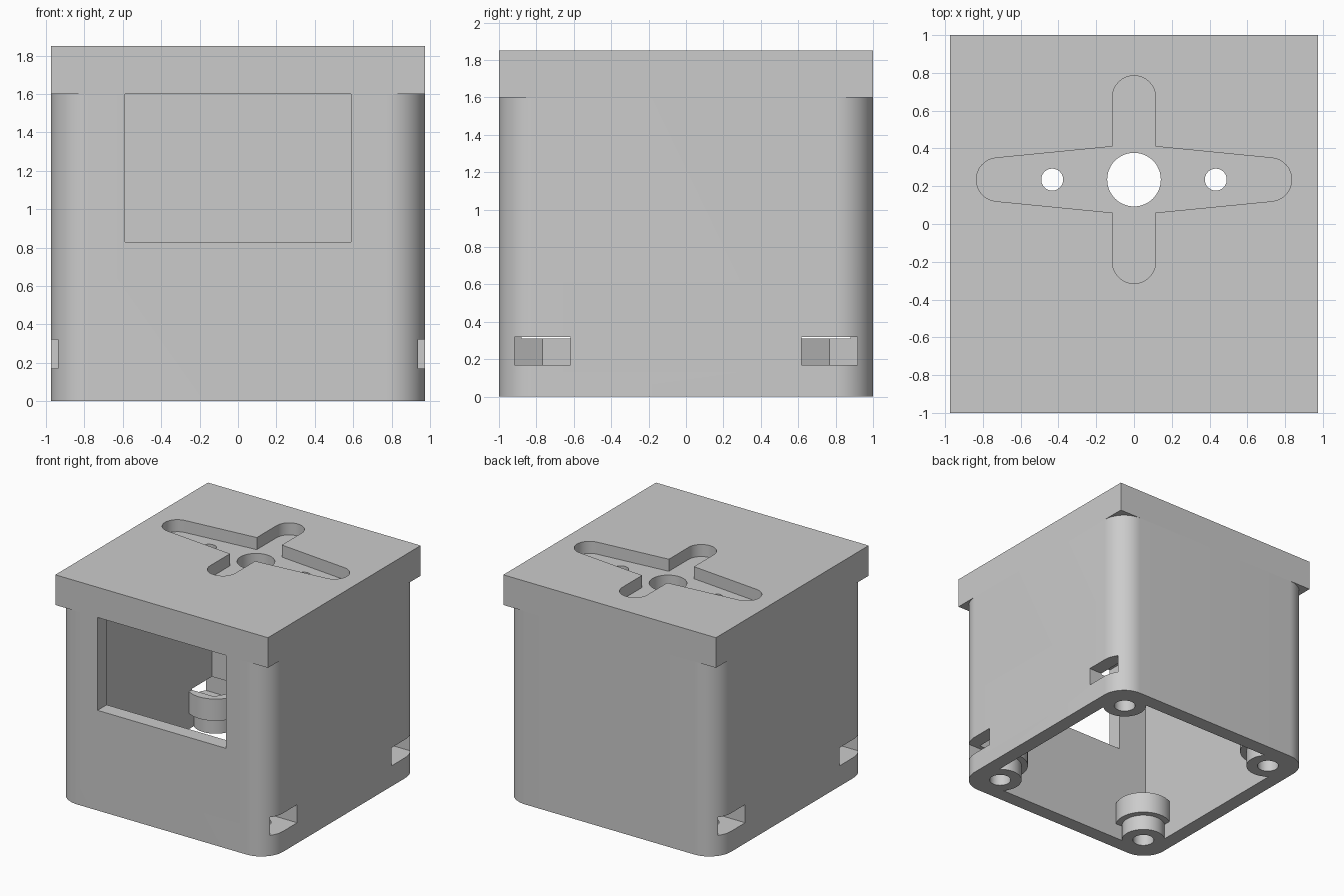
import bpy, bmesh
from math import cos, sin, radians

cube = bpy.data.objects.get("Cube")
if cube:
    bpy.data.objects.remove(cube, do_unlink=True)

grey = bpy.data.materials.new("plain grey")
grey.use_nodes = True
grey.diffuse_color = (0.6, 0.6, 0.6, 1)
grey.node_tree.nodes["Principled BSDF"].inputs["Base Color"].default_value = grey.diffuse_color

HX, HY, SEAM, TOP = 0.975, 1.0, 1.6, 1.85
WALL, CORNER = 0.12, 0.2
SCREW_X, SCREW_Y = 0.74, 0.767
HUB_Y = 0.235
QUADRANTS = [(sx, sy) for sx in (-1, 1) for sy in (-1, 1)]


def arc(cx, cy, r, start, end, n=16):
    angles = [radians(start + (end - start) * i / n) for i in range(n + 1)]
    return [(cx + r * cos(a), cy + r * sin(a)) for a in angles]


def circle(cx, cy, r):
    return arc(cx, cy, r, 0, 360, 48)[:-1]


def rect(x0, x1, y0, y1):
    return [(x0, y0), (x1, y0), (x1, y1), (x0, y1)]


def prism(name, outline, z0, z1):
    """Extrude a flat outline from z0 up to z1."""
    bm = bmesh.new()
    base = bm.faces.new([bm.verts.new((x, y, z0)) for x, y in outline])
    moved = bmesh.ops.extrude_face_region(bm, geom=[base])["geom"]
    bmesh.ops.translate(bm, vec=(0, 0, z1 - z0),
                        verts=[v for v in moved if isinstance(v, bmesh.types.BMVert)])
    bmesh.ops.recalc_face_normals(bm, faces=bm.faces)
    mesh = bpy.data.meshes.new(name)
    bm.to_mesh(mesh)
    bm.free()
    mesh.materials.append(grey)
    obj = bpy.data.objects.new(name, mesh)
    bpy.context.collection.objects.link(obj)
    return obj


def activate(obj):
    bpy.ops.object.select_all(action='DESELECT')
    obj.select_set(True)
    bpy.context.view_layer.objects.active = obj


def cut(obj, cutter):
    """Subtract the cutter and throw it away."""
    cutter.hide_render = True
    mod = obj.modifiers.new("cut", 'BOOLEAN')
    mod.operation = 'DIFFERENCE'
    mod.solver = 'EXACT'
    mod.object = cutter
    activate(obj)
    bpy.ops.object.modifier_apply(modifier=mod.name)
    bpy.data.objects.remove(cutter, do_unlink=True)


# Housing with rounded upright corners
outline = []
for i, (sx, sy) in enumerate([(1, 1), (-1, 1), (-1, -1), (1, -1)]):
    outline += arc(sx * (HX - CORNER), sy * (HY - CORNER), CORNER, 90 * i, 90 * i + 90)
housing = prism("housing", outline, 0, SEAM)

# Cavity, leaving a stepped screw boss in each corner
ix, iy = HX - WALL, HY - WALL
cavity = prism("cavity", rect(-ix, ix, -iy, iy), -0.1, SEAM + 0.1)
for sx, sy in QUADRANTS:
    x, y = sx * SCREW_X, sy * SCREW_Y
    cut(cavity, prism("boss_neck", circle(x, y, 0.17), -0.2, 0.2))
    cut(cavity, prism("boss_head", circle(x, y, 0.22), 0.13, 0.31))
cut(housing, cavity)

# Front window
cut(housing, prism("window", rect(-0.588, 0.588, -1.1, -0.8), 0.83, SEAM + 0.1))

# Screw holes and side nut slots with pointed inner ends
for sx, sy in QUADRANTS:
    x, y = sx * SCREW_X, sy * SCREW_Y
    cut(housing, prism("screw_hole", circle(x, y, 0.083), -0.1, 0.25))
    slot = [(1.1, -0.15), (1.1, 0.15), (0.653, 0.15), (0.567, 0), (0.653, -0.15)]
    cut(housing, prism("nut_slot", [(sx * px, y + py) for px, py in slot], 0.17, 0.32))

# Square lid with a cross-shaped recess
lid = prism("lid", rect(-HX, HX, -HY, HY), SEAM, TOP)
r, reach, half = 0.115, 0.72, 0.175
cross = arc(reach, HUB_Y, r, -84, 84) + [(r, HUB_Y + half)]
cross += arc(0, 0.67, r, 0, 180) + [(-r, HUB_Y + half)]
cross += arc(-reach, HUB_Y, r, 96, 264) + [(-r, HUB_Y - half)]
cross += arc(0, -0.2, r, 180, 360) + [(r, HUB_Y - half)]
cut(lid, prism("cross_recess", cross, TOP - 0.1, TOP + 0.1))

# Shaft hole and two fixing holes through the lid
for x, radius in [(0, 0.142), (-0.433, 0.058), (0.433, 0.058)]:
    cut(lid, prism("lid_hole", circle(x, HUB_Y, radius), SEAM - 0.1, TOP + 0.1))

for obj in (housing, lid):
    activate(obj)
    bpy.ops.object.shade_smooth_by_angle(angle=radians(30))
